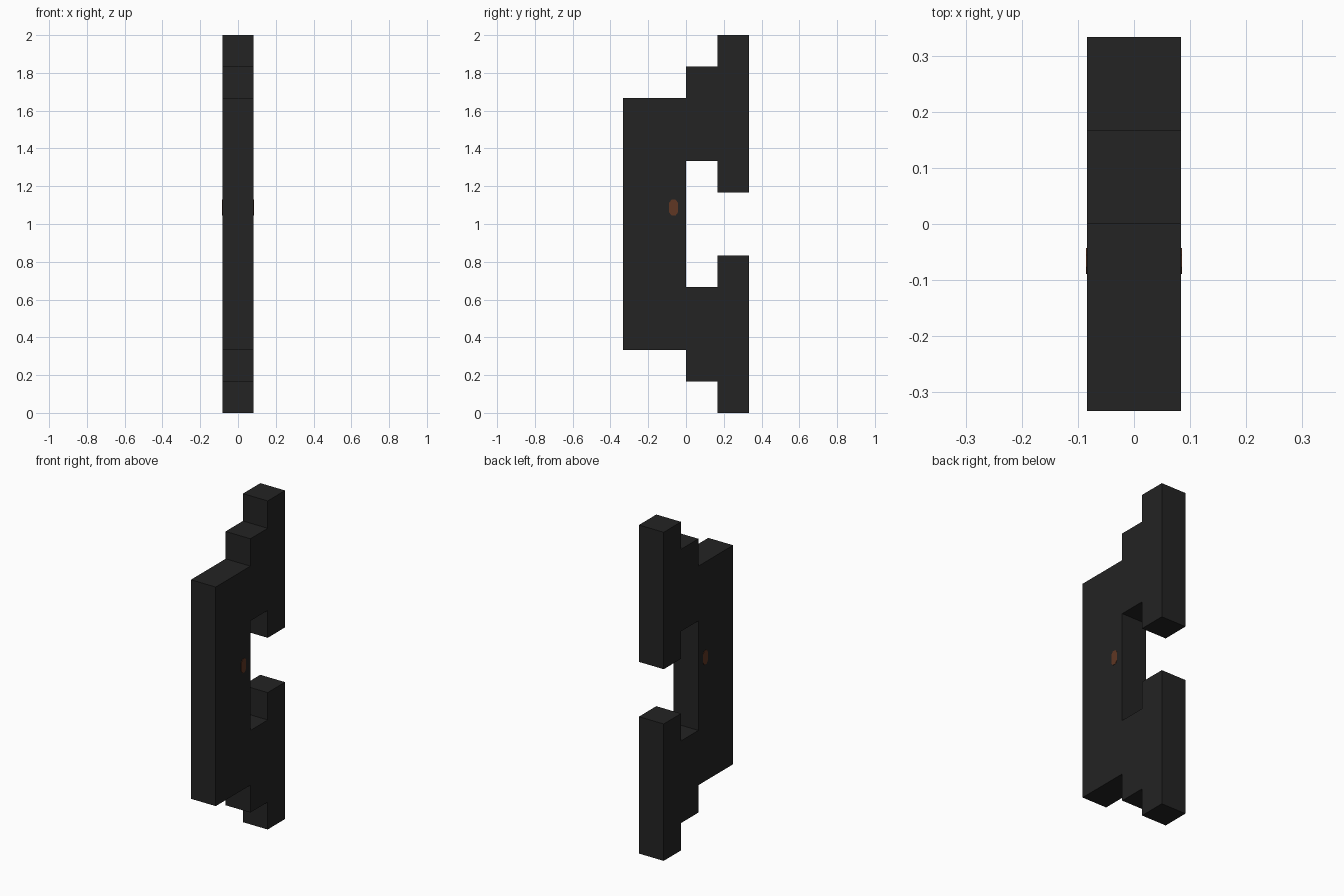
import bpy, bmesh

if "Cube" in bpy.data.objects:
    bpy.data.objects.remove(bpy.data.objects["Cube"])

U = 1 / 6          # grid unit of the stepped profile
HALF = U / 2       # half thickness


def material(name, color):
    m = bpy.data.materials.new(name)
    m.diffuse_color = (*color, 1)
    m.use_nodes = True
    m.node_tree.nodes["Principled BSDF"].inputs["Base Color"].default_value = m.diffuse_color
    return m


def extrude_profile(name, points, x0, x1, mat):
    """Extrude a (y, z) outline from x0 to x1."""
    bm = bmesh.new()
    face = bm.faces.new([bm.verts.new((x0, y, z)) for y, z in points])
    new = bmesh.ops.extrude_face_region(bm, geom=[face])["geom"]
    verts = [g for g in new if isinstance(g, bmesh.types.BMVert)]
    bmesh.ops.translate(bm, verts=verts, vec=(x1 - x0, 0, 0))
    bmesh.ops.recalc_face_normals(bm, faces=bm.faces)
    mesh = bpy.data.meshes.new(name)
    bm.to_mesh(mesh)
    bm.free()
    mesh.materials.append(mat)
    obj = bpy.data.objects.new(name, mesh)
    bpy.context.collection.objects.link(obj)
    return obj


black = material("charcoal black", (0.017, 0.017, 0.017))
brown = material("rust brown", (0.115, 0.038, 0.017))

# Stepped bracket body: lower half outline, mirrored about mid height
lower = [(-2, 2), (0, 2), (0, 1), (1, 1), (1, 0), (2, 0), (2, 5), (1, 5), (1, 4), (0, 4)]
outline = lower + [(y, 12 - z) for y, z in reversed(lower)]
extrude_profile("stepped_body", [(y * U, z * U) for y, z in outline], -HALF, HALF, black)

# Small elongated octagonal spot on each side
cy, cz, w, h = -0.066, 1.087, 0.023, 0.043
quarter = [(w, h * 0.6), (w * 0.45, h)]
spot = quarter + [(-y, z) for y, z in reversed(quarter)]
spot += [(-y, -z) for y, z in spot]
spot = [(cy + y, cz + z) for y, z in spot]
for side, s in (("right", 1), ("left", -1)):
    extrude_profile(side + "_spot", spot, s * (HALF - 0.002), s * (HALF + 0.002), brown)
